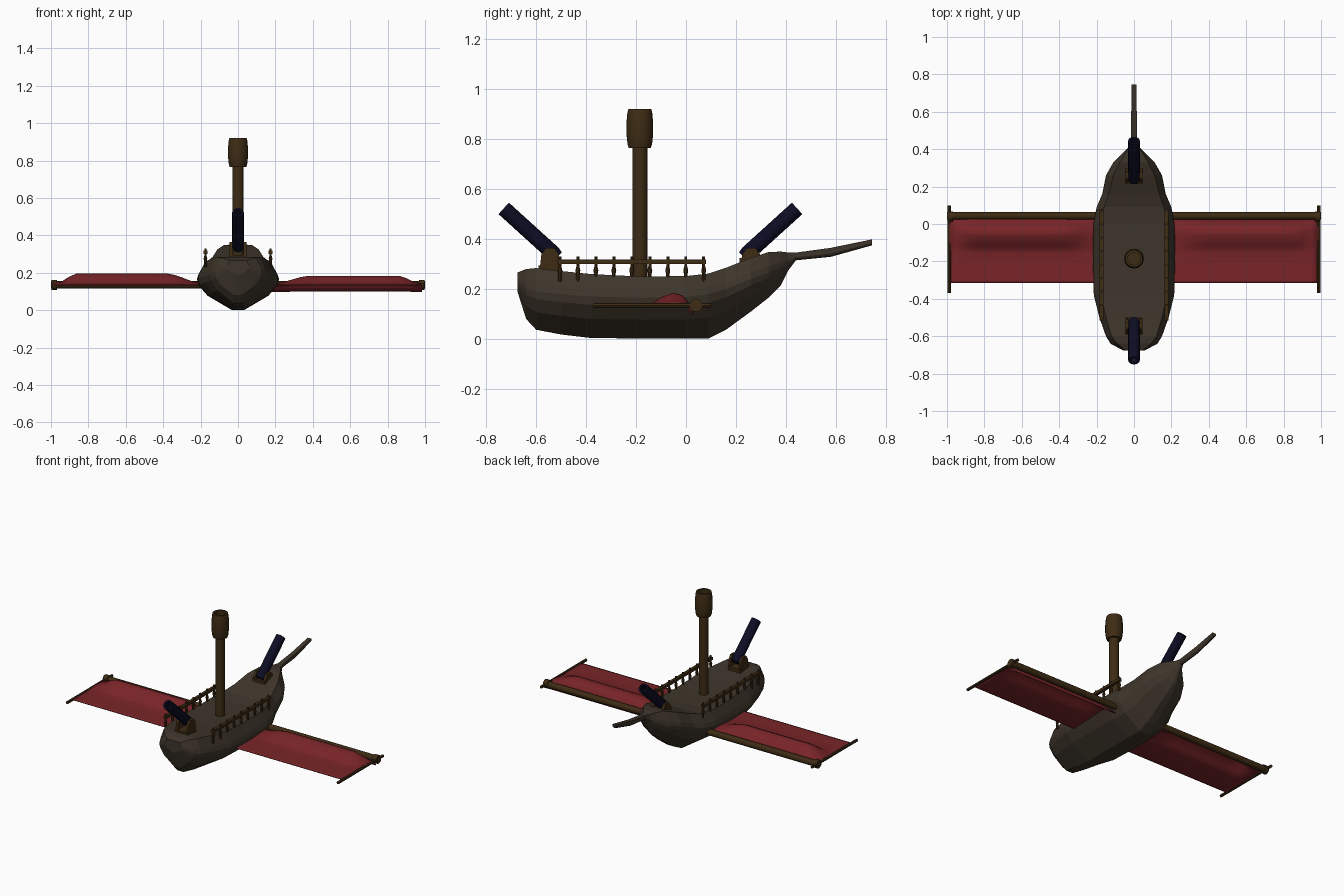
import bpy, bmesh, math
from mathutils import Vector

if "Cube" in bpy.data.objects:
    bpy.data.objects.remove(bpy.data.objects["Cube"])


def material(name, rgb):
    m = bpy.data.materials.new(name)
    m.diffuse_color = (*rgb, 1)
    m.use_nodes = True
    m.node_tree.nodes["Principled BSDF"].inputs["Base Color"].default_value = m.diffuse_color
    return m


HULL = material("weathered hull", (0.048, 0.036, 0.024))
WOOD = material("brown timber", (0.048, 0.025, 0.007))
CLOTH = material("red cloth", (0.19, 0.018, 0.021))
IRON = material("dark blue iron", (0.004, 0.004, 0.018))


def make(name, verts, faces, mat, smooth=False):
    me = bpy.data.meshes.new(name)
    me.from_pydata(verts, [], faces)
    bm = bmesh.new()
    bm.from_mesh(me)
    bmesh.ops.recalc_face_normals(bm, faces=bm.faces)
    bm.to_mesh(me)
    bm.free()
    me.materials.append(mat)
    ob = bpy.data.objects.new(name, me)
    bpy.context.collection.objects.link(ob)
    if smooth:
        bpy.ops.object.select_all(action='DESELECT')
        ob.select_set(True)
        bpy.context.view_layer.objects.active = ob
        bpy.ops.object.shade_smooth_by_angle(angle=math.radians(40))
    return ob


def lathe(name, a, b, profile, mat, sides=16, smooth=True):
    """Turn (distance along axis, radius) pairs around the line from a to b."""
    a, b = Vector(a), Vector(b)
    q = Vector((0, 0, 1)).rotation_difference((b - a).normalized())
    verts, faces, n = [], [], sides
    for d, r in profile:
        for k in range(n):
            t = 2 * math.pi * k / n
            verts.append(a + q @ Vector((r * math.cos(t), r * math.sin(t), d)))
    for i in range(len(profile) - 1):
        for k in range(n):
            j = (k + 1) % n
            faces.append((i*n + k, i*n + j, (i+1)*n + j, (i+1)*n + k))
    faces.append(tuple(range(n)))
    faces.append(tuple(range((len(profile)-1)*n, len(profile)*n)))
    return make(name, verts, faces, mat, smooth)


def rod(name, a, b, r, mat, sides=12):
    return lathe(name, a, b, [(0, r), ((Vector(b) - Vector(a)).length, r)], mat, sides)


def prism(name, outline, x0, x1, mat):
    """Extrude a (y, z) outline between two x positions."""
    n = len(outline)
    verts = [(x, y, z) for x in (x0, x1) for y, z in outline]
    faces = [tuple(range(n)), tuple(range(n, 2*n))]
    faces += [(i, (i+1) % n, n + (i+1) % n, n + i) for i in range(n)]
    return make(name, verts, faces, mat)


# Hull: stations of (y, keel z, half width, widest z, deck half width, deck z)
stations = [
    (-0.675, 0.19, 0.06, 0.23, 0.045, 0.266), (-0.64, 0.08, 0.125, 0.20, 0.09, 0.28),
    (-0.60, 0.037, 0.15, 0.19, 0.12, 0.284), (-0.50, 0.018, 0.185, 0.18, 0.15, 0.272),
    (-0.38, 0.004, 0.215, 0.17, 0.175, 0.26), (-0.18, 0.002, 0.22, 0.165, 0.18, 0.25),
    (0.0, 0.002, 0.217, 0.168, 0.178, 0.252), (0.09, 0.002, 0.20, 0.18, 0.16, 0.262),
    (0.16, 0.037, 0.17, 0.20, 0.135, 0.285), (0.26, 0.11, 0.15, 0.24, 0.11, 0.325),
    (0.33, 0.165, 0.11, 0.265, 0.075, 0.348), (0.38, 0.215, 0.06, 0.29, 0.045, 0.35),
    (0.41, 0.275, 0.03, 0.312, 0.025, 0.346), (0.44, 0.315, 0.016, 0.33, 0.016, 0.346),
    (0.58, 0.329, 0.015, 0.345, 0.015, 0.365), (0.745, 0.375, 0.013, 0.386, 0.013, 0.399),
]
verts, faces = [], []
for y, k, w, wz, dw, dz in stations:
    half = [(0.16*w, k), (0.74*w, k + 0.46*(wz - k)), (0.96*w, k + 0.8*(wz - k)),
            (w, wz), (0.96*w, wz + 0.3*(dz - wz)), (dw, dz)]
    verts += [(x, y, z) for x, z in half] + [(-x, y, z) for x, z in reversed(half)]
n = 12
for i in range(len(stations) - 1):
    faces += [(i*n + k, i*n + (k+1) % n, (i+1)*n + (k+1) % n, (i+1)*n + k) for k in range(n)]
faces += [tuple(range(n)), tuple(range(len(verts) - n, len(verts)))]
make("hull_and_bowsprit", verts, faces, HULL)

# Mast and hollow lookout barrel
rod("mast", (0, -0.185, 0.23), (0, -0.185, 0.78), 0.03, WOOD, 16)
lathe("lookout_barrel", (0, -0.185, 0.765), (0, -0.185, 1),
      [(0, 0.044), (0.015, 0.049), (0.05, 0.053), (0.105, 0.053), (0.14, 0.05),
       (0.156, 0.046), (0.156, 0.034), (0.09, 0.036)], WOOD)

# Cannons on carriages, one at each end
for name, y, z, s in (("stern", -0.545, 0.27, -1), ("bow", 0.26, 0.3, 1)):
    a = Vector((0, y - s*0.03, 0.328))
    b = a + Vector((0, s*0.215, 0.195))
    L = (b - a).length
    lathe(name + "_cannon", a, b, [(0, 0.026), (0.02, 0.031), (L, 0.031), (L, 0.02),
                                   (L - 0.05, 0.02)], IRON)
    prism(name + "_carriage_base", [(y - 0.045, z - 0.01), (y + 0.045, z - 0.01),
          (y + 0.045, z + 0.025), (y - 0.045, z + 0.025)], -0.045, 0.045, WOOD)
    cheek = [(y - 0.042, z), (y + 0.042, z), (y + 0.036, 0.34), (y + 0.018, 0.365),
             (y - 0.016, 0.365), (y - 0.034, 0.34)]
    for side, x in (("left", -0.038), ("right", 0.038)):
        prism(f"{name}_carriage_{side}", cheek, x - 0.008, x + 0.008, WOOD)

# Wing sail profile across y: height offsets for the billow
shape = [(-0.315, 0), (-0.2, 0), (-0.14, 0.1), (-0.09, 0.7), (-0.05, 1), (-0.01, 0.75), (0.03, 0)]


def billow(y):
    for (y0, h0), (y1, h1) in zip(shape, shape[1:]):
        if y <= y1 + 1e-6:
            return h0 + (h1 - h0) * (y - y0) / (y1 - y0)
    return 0


for name, s, height, droop in (("left", -1, 0.06, 0), ("right", 1, 0.047, 0.035)):
    # Railing with turned posts
    x = s * 0.174
    prism(name + "_handrail", [(-0.515, 0.301), (0.08, 0.301), (0.08, 0.319), (-0.515, 0.319)],
          x - 0.01, x + 0.01, WOOD)
    for i in range(9):
        y = -0.505 + i * 0.072
        lathe(f"{name}_rail_post_{i+1}", (x, y, 0.23), (x, y, 1),
              [(0, 0.007), (0.03, 0.007), (0.045, 0.01), (0.06, 0.006), (0.1, 0.006)], WOOD, 8)

    # Wing spar, end hub and tip rod
    rod(name + "_wing_spar", (s*0.12, 0.043, 0.135), (s*1.0, 0.043, 0.135), 0.02, WOOD)
    rod(name + "_spar_hub", (s*0.968, 0.04, 0.135), (s*0.998, 0.04, 0.135), 0.027, WOOD)
    rod(name + "_tip_rod", (s*0.987, -0.37, 0.135), (s*0.987, 0.1, 0.135), 0.009, WOOD, 8)

    # Cloth sail
    nx, ny = 20, 23
    verts, faces = [], []
    for i in range(nx + 1):
        u = i / nx
        t = min(1, u / 0.27, (1 - u) / 0.16)
        t = max(0.15, t * t * (3 - 2*t))
        for j in range(ny + 1):
            y = -0.315 + 0.345 * j / ny
            lip = droop * max(0, (y + 0.005) / 0.035)
            verts.append((s * (0.17 + 0.815*u), y, 0.135 + height * billow(y) * t - lip))
    m = ny + 1
    for i in range(nx):
        faces += [(i*m + j, i*m + j + 1, (i+1)*m + j + 1, (i+1)*m + j) for j in range(ny)]
    sail = make(name + "_wing_sail", verts, faces, CLOTH, True)
    mod = sail.modifiers.new("thickness", 'SOLIDIFY')
    mod.thickness = 0.006
    mod.offset = 0
